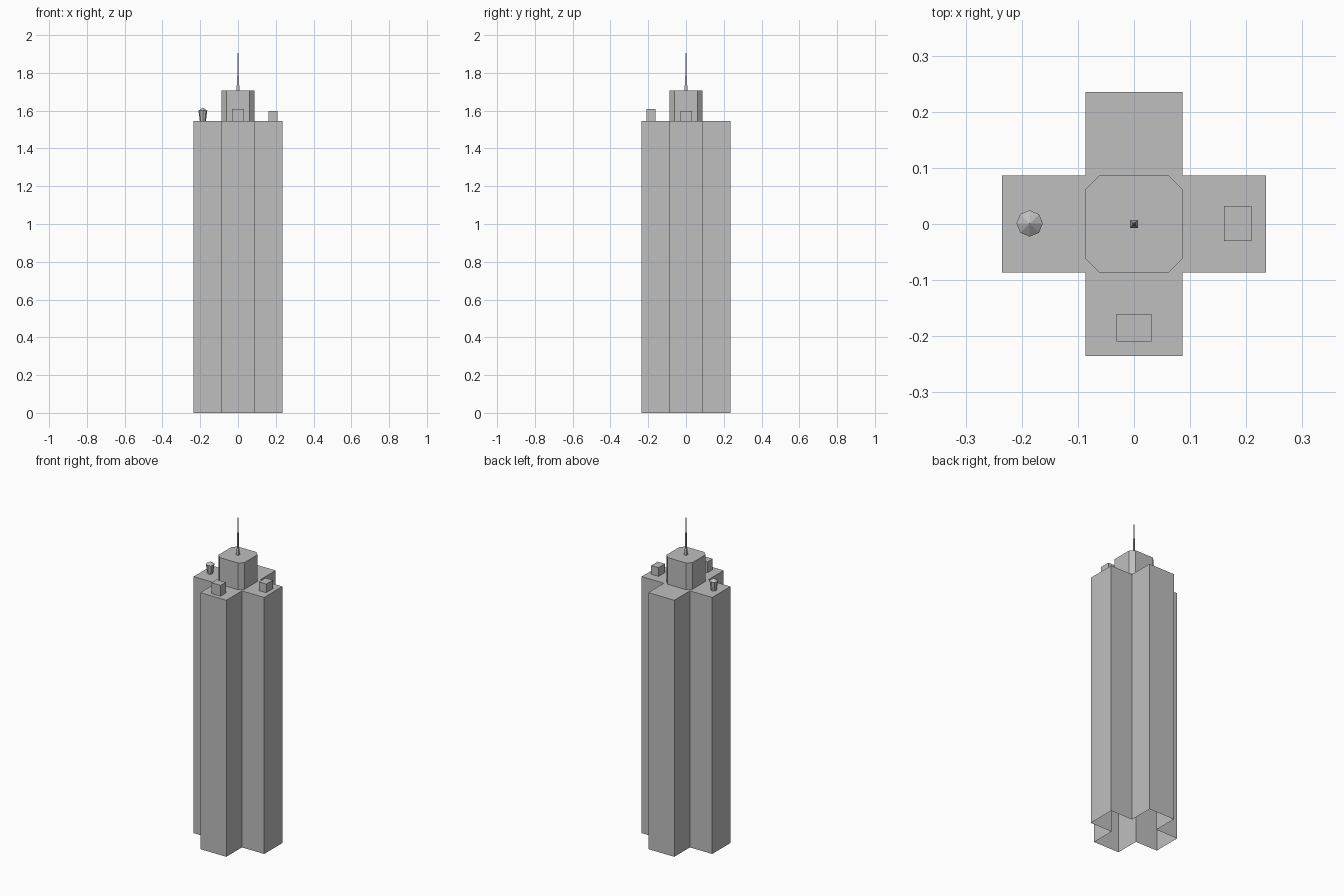
import bpy, bmesh, math

if "Cube" in bpy.data.objects:
    bpy.data.objects.remove(bpy.data.objects["Cube"])

grey = bpy.data.materials.new("concrete_grey")
grey.diffuse_color = (0.52, 0.52, 0.52, 1)
grey.use_nodes = True
grey.node_tree.nodes["Principled BSDF"].inputs["Base Color"].default_value = grey.diffuse_color


def loft(name, rings):
    """Skin counter-clockwise rings upward; bottom open, top closed."""
    bm = bmesh.new()
    rows = [[bm.verts.new(p) for p in ring] for ring in rings]
    for low, high in zip(rows, rows[1:]):
        n = len(low)
        for i in range(n):
            j = (i + 1) % n
            if len(high) == 1:
                bm.faces.new((low[i], low[j], high[0]))
            else:
                bm.faces.new((low[i], low[j], high[j], high[i]))
    if len(rows[-1]) > 2:
        bm.faces.new(rows[-1])
    mesh = bpy.data.meshes.new(name)
    bm.to_mesh(mesh)
    bm.free()
    mesh.materials.append(grey)
    obj = bpy.data.objects.new(name, mesh)
    bpy.context.collection.objects.link(obj)
    return obj


def prism(name, outline, z0, z1):
    return loft(name, [[(x, y, z) for x, y in outline] for z in (z0, z1)])


def quarter_turns(points):
    """Repeat an outline section around the four quadrants."""
    out = []
    for k in range(4):
        c, s = ((1, 0), (0, 1), (-1, 0), (0, -1))[k]
        out += [(c * x - s * y, s * x + c * y) for x, y in points]
    return out


def box(name, cx, cy, hx, hy, z0, z1):
    corners = [(cx + sx * hx, cy + sy * hy)
               for sx, sy in ((-1, -1), (1, -1), (1, 1), (-1, 1))]
    return prism(name, corners, z0, z1)


ARM, HALF, ROOF, TOP = 0.235, 0.0866, 1.545, 1.706

# Cross-shaped tower shaft
prism("tower", quarter_turns([(ARM, -HALF), (ARM, HALF), (HALF, HALF)]), 0, ROOF)

# Chamfered penthouse
prism("penthouse", quarter_turns([(HALF, -0.062), (HALF, 0.062)]), ROOF, TOP)

# Rooftop sheds
box("front_shed", 0, -0.185, 0.031, 0.0245, ROOF, 1.61)
box("right_shed", 0.185, 0.001, 0.0245, 0.031, ROOF, 1.597)

# Water tank with conical lid
tank = [[(-0.186 + r * math.cos(a * math.pi / 4), 0.001 + r * math.sin(a * math.pi / 4), z)
         for a in range(8)] for r, z in ((0.016, ROOF), (0.0235, 1.6))]
loft("water_tank", tank + [[(-0.186, 0.001, 1.616)]])

# Stepped square mast ending in a point
mast = [[(x * r, y * r, z) for x, y in ((-1, -1), (1, -1), (1, 1), (-1, 1))]
        for r, z in ((0.007, TOP), (0.0065, 1.742), (0.0045, 1.745),
                     (0.0032, 1.84), (0.0022, 1.842))]
loft("mast", mast + [[(0, 0, 2.0)]])
